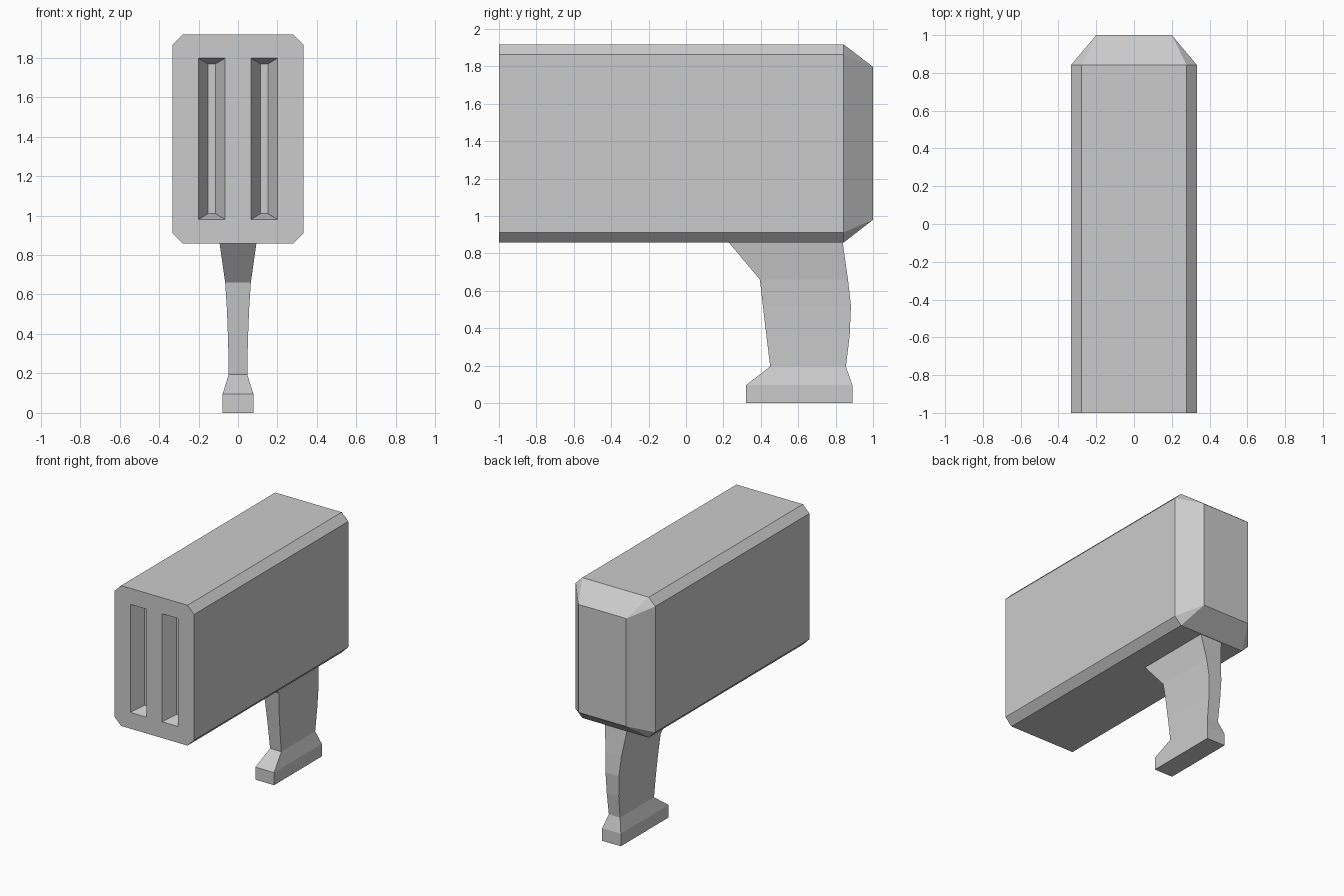
import bpy
import bmesh

if "Cube" in bpy.data.objects:
    bpy.data.objects.remove(bpy.data.objects["Cube"])


def loft(name, rings):
    """Skin a list of equal-length point rings and cap both ends."""
    bm = bmesh.new()
    loops = [[bm.verts.new(p) for p in ring] for ring in rings]
    n = len(loops[0])
    for a, b in zip(loops, loops[1:]):
        for i in range(n):
            j = (i + 1) % n
            bm.faces.new((a[i], a[j], b[j], b[i]))
    bm.faces.new(loops[0])
    bm.faces.new(loops[-1])
    bmesh.ops.remove_doubles(bm, verts=bm.verts[:], dist=1e-4)
    bmesh.ops.recalc_face_normals(bm, faces=bm.faces[:])
    mesh = bpy.data.meshes.new(name)
    bm.to_mesh(mesh)
    bm.free()
    obj = bpy.data.objects.new(name, mesh)
    bpy.context.collection.objects.link(obj)
    return obj


def octagon(y, w, z0, z1, c):
    """Chamfered rectangle in the xz plane; c = 0 gives a plain rectangle."""
    return [(-w + c, y, z0), (w - c, y, z0), (w, y, z0 + c), (w, y, z1 - c),
            (w - c, y, z1), (-w + c, y, z1), (-w, y, z1 - c), (-w, y, z0 + c)]


def slot_ring(cx, y, w, z0, z1):
    return [(cx - w, y, z0), (cx + w, y, z0), (cx + w, y, z1), (cx - w, y, z1)]


# Chamfered housing tapering to a smaller rectangle at the back
housing = loft("housing", [
    octagon(-1.0, 0.333, 0.857, 1.918, 0.055),
    octagon(0.842, 0.333, 0.857, 1.918, 0.055),
    octagon(1.0, 0.2, 0.98, 1.797, 0.0),
])

# Two tapered front slots
for side, cx in (("left", -0.133), ("right", 0.133)):
    cutter = loft(f"slot_cutter_{side}", [
        slot_ring(cx, -1.05, 0.067, 0.98, 1.797),
        slot_ring(cx, -1.0, 0.067, 0.98, 1.797),
        slot_ring(cx, -0.9, 0.018, 1.01, 1.767),
    ])
    cutter.hide_render = True
    cutter.hide_viewport = True
    mod = housing.modifiers.new(f"slot_{side}", 'BOOLEAN')
    mod.operation = 'DIFFERENCE'
    mod.solver = 'EXACT'
    mod.object = cutter

# Grip stations: height, front y, back y, half width
stations = [
    (0.0, 0.32, 0.89, 0.078),
    (0.095, 0.32, 0.89, 0.078),
    (0.195, 0.45, 0.855, 0.047),
    (0.36, 0.43, 0.875, 0.05),
    (0.52, 0.411, 0.882, 0.056),
    (0.66, 0.395, 0.866, 0.065),
    (0.857, 0.23, 0.838, 0.093),
    (0.87, 0.23, 0.838, 0.093),
]
loft("grip", [[(-w, y0, z), (w, y0, z), (w, y1, z), (-w, y1, z)]
              for z, y0, y1, w in stations])
